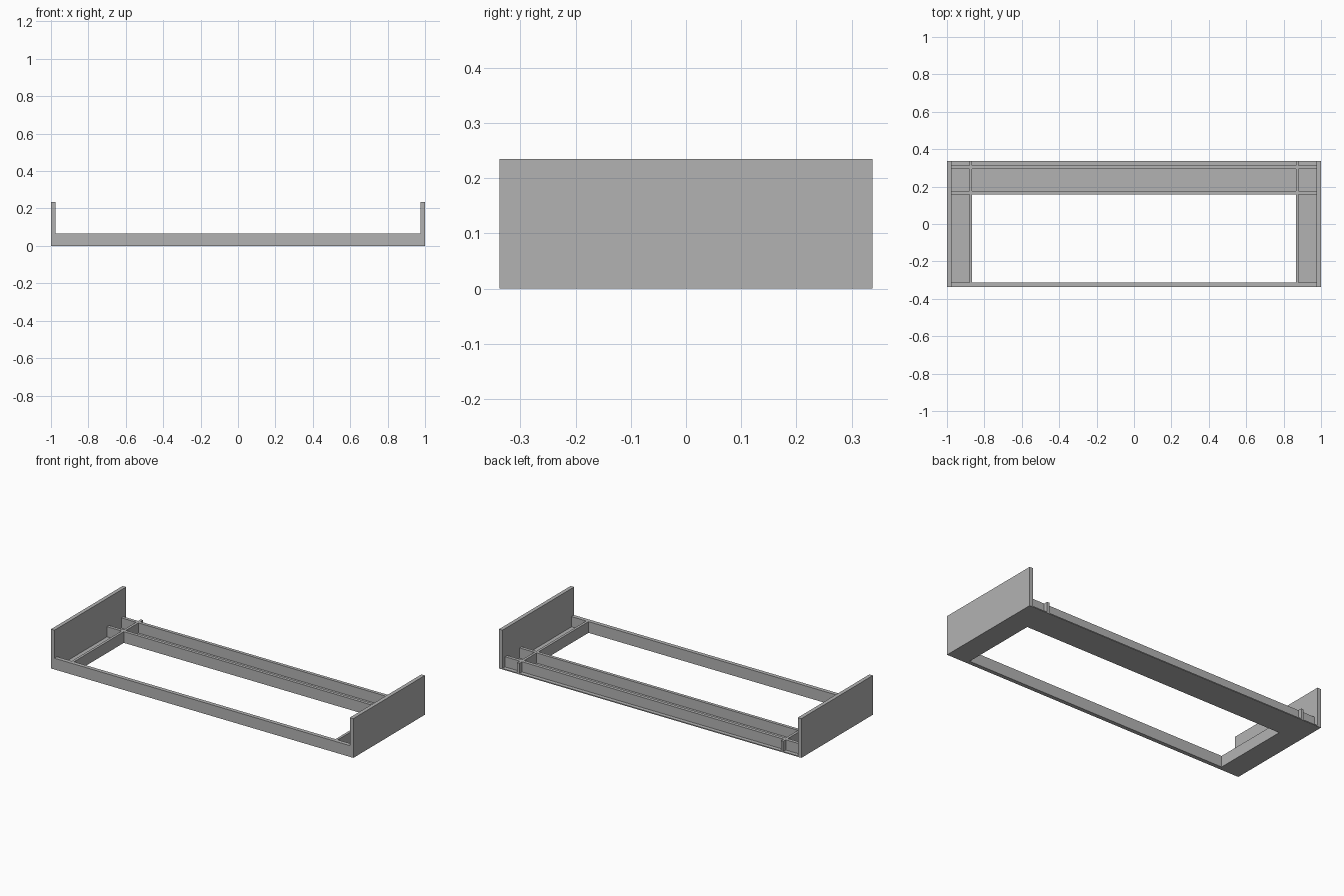
import bpy
import bmesh

cube = bpy.data.objects.get("Cube")
if cube:
    bpy.data.objects.remove(cube)

grey = bpy.data.materials.new("plain_grey")
grey.use_nodes = True
colour = (0.45, 0.45, 0.45, 1)
grey.diffuse_color = colour
grey.node_tree.nodes["Principled BSDF"].inputs["Base Color"].default_value = colour


def box(name, x, y, z):
    """Box spanning the given (low, high) ranges."""
    bm = bmesh.new()
    bmesh.ops.create_cube(bm, size=1)
    for v in bm.verts:
        v.co = [r[0] if c < 0 else r[1] for c, r in zip(v.co, (x, y, z))]
    mesh = bpy.data.meshes.new(name)
    bm.to_mesh(mesh)
    bm.free()
    mesh.materials.append(grey)
    obj = bpy.data.objects.new(name, mesh)
    bpy.context.collection.objects.link(obj)
    return obj


DEPTH = 0.338      # half depth of the tray
WALL = 0.977       # inner face of the end panels
HOLE = 0.865       # half width of the floor opening
RIB = 0.88         # outer face of the cross ribs
FRONT = -0.314     # inner face of the front rail
BEAM = 0.157       # rear edge of the opening
FLOOR = 0.006
RAIL = 0.067

# Thin floor around the opening
box("rear_floor", (-WALL, WALL), (BEAM, DEPTH), (0, FLOOR))

# Rails running the full width
box("front_rail", (-WALL, WALL), (-DEPTH, FRONT), (0, RAIL))
box("middle_rail", (-WALL, WALL), (BEAM, 0.176), (FLOOR, RAIL))
box("rear_rail", (-WALL, WALL), (0.294, 0.314), (FLOOR, RAIL))

# Mirrored end parts
for side, s in (("left", 1), ("right", -1)):
    def span(a, b):
        return tuple(sorted((s * a, s * b)))

    box(side + "_end_panel", span(WALL, 1), (-DEPTH, DEPTH), (0, 0.235))
    box(side + "_floor", span(HOLE, WALL), (FRONT, BEAM), (0, FLOOR))
    # Rib in lengths that fit between the rails
    for part, y in (("front", (FRONT, BEAM)), ("middle", (0.176, 0.294)),
                    ("rear", (0.314, DEPTH))):
        box(side + "_" + part + "_rib", span(HOLE, RIB), y, (FLOOR, RAIL))
